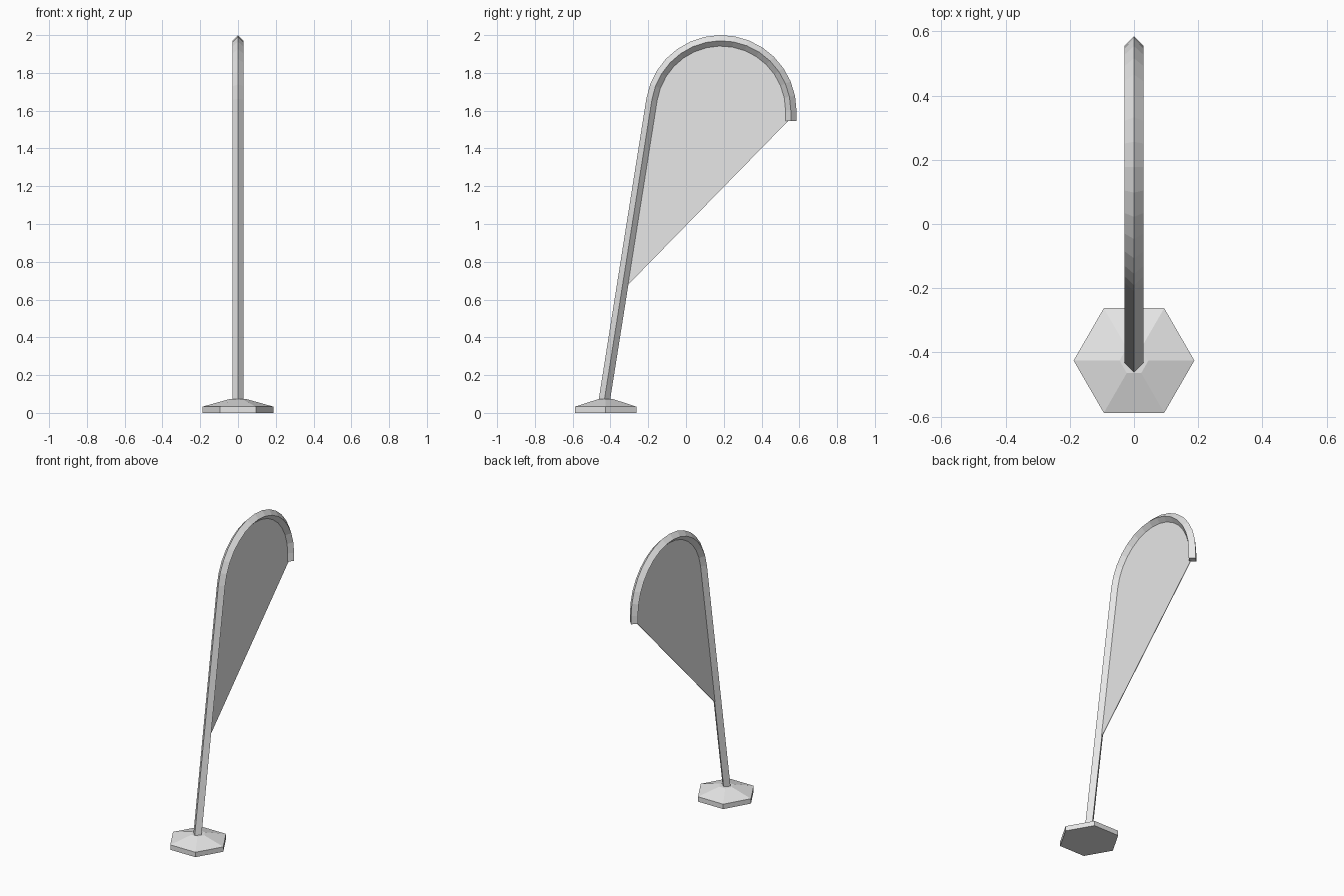
import bpy, bmesh, math
from mathutils import Vector

if "Cube" in bpy.data.objects:
    bpy.data.objects.remove(bpy.data.objects["Cube"], do_unlink=True)

GREY = (0.8, 0.8, 0.8, 1)
mat = bpy.data.materials.new("light_grey")
mat.use_nodes = True
mat.diffuse_color = GREY
mat.node_tree.nodes["Principled BSDF"].inputs["Base Color"].default_value = GREY


def finish(bm, name):
    bmesh.ops.recalc_face_normals(bm, faces=bm.faces)
    mesh = bpy.data.meshes.new(name)
    bm.to_mesh(mesh)
    bm.free()
    mesh.materials.append(mat)
    obj = bpy.data.objects.new(name, mesh)
    bpy.context.collection.objects.link(obj)
    return obj


def skin(bm, rings):
    """Join equal rings of points into a closed, capped tube."""
    loops = [[bm.verts.new(p) for p in ring] for ring in rings]
    n = len(loops[0])
    for a, b in zip(loops, loops[1:]):
        for i in range(n):
            j = (i + 1) % n
            bm.faces.new((a[i], a[j], b[j], b[i]))
    bm.faces.new(loops[0])
    bm.faces.new(loops[-1])


# Hexagonal foot with a sloping top
FOOT_Y = -0.425


def hexagon(radius, z):
    return [(radius * math.cos(math.radians(60 * i)),
             FOOT_Y + radius * math.sin(math.radians(60 * i)), z) for i in range(6)]


bm = bmesh.new()
skin(bm, [hexagon(0.188, 0), hexagon(0.188, 0.033), hexagon(0.045, 0.073)])
finish(bm, "base")

# Centre line of the pole: leaning shaft, round arch, short drop
TILT, STEPS, RADIUS = 9, 15, 0.37
centre = Vector((0, 0.185, 1.6))
arch = []
for i in range(STEPS + 1):
    a = math.radians((180 - TILT) * (1 - i / STEPS))
    arch.append(centre + RADIUS * Vector((0, math.cos(a), math.sin(a))))
lean = math.tan(math.radians(TILT))


def on_shaft(z):
    return Vector((0, arch[0].y - lean * (arch[0].z - z), z))


path = [on_shaft(0.05)] + arch + [Vector((0, arch[-1].y, 1.545))]

# Pole with a diamond section swept along the path
HALF = 0.03
side = Vector((HALF, 0, 0))
rings = []
for i, p in enumerate(path):
    t = (path[min(i + 1, len(path) - 1)] - path[max(i - 1, 0)]).normalized()
    if i == 1:
        t = (path[1] - path[0]).normalized()
    if i == len(path) - 2:
        t = Vector((0, 0, -1))
    out = Vector((0, -t.z, t.y)) * HALF
    rings.append([p + side, p + out, p - side, p - out])
bm = bmesh.new()
skin(bm, rings)
finish(bm, "pole")

# Thin flag filling the arch down to a straight slanted hem
THICK = 0.004
outline = [on_shaft(0.643)] + arch + [Vector((0, arch[-1].y, 1.56))]
offset = Vector((THICK / 2, 0, 0))
bm = bmesh.new()
skin(bm, [[p - offset for p in outline], [p + offset for p in outline]])
finish(bm, "flag")
